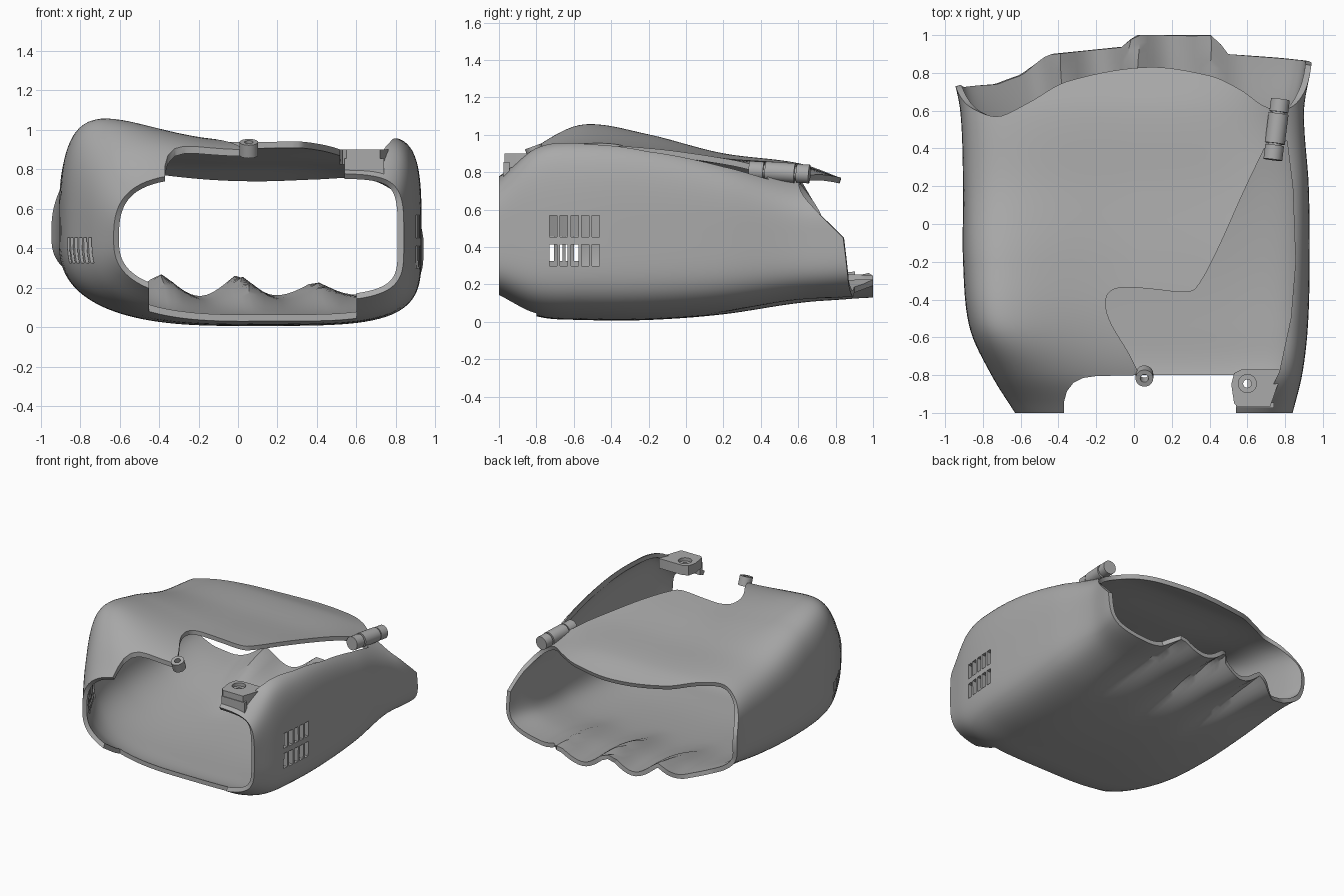
import bpy, bmesh, math
from mathutils import Vector

cube = bpy.data.objects.get("Cube")
if cube:
    bpy.data.objects.remove(cube)

grey = bpy.data.materials.new("plain grey")
grey.use_nodes = True
COLOUR = (0.4, 0.4, 0.4, 1)
grey.diffuse_color = COLOUR
grey.node_tree.nodes["Principled BSDF"].inputs["Base Color"].default_value = COLOUR


def add_object(name, bm, angle=35):
    mesh = bpy.data.meshes.new(name)
    bm.to_mesh(mesh)
    bm.free()
    mesh.materials.append(grey)
    obj = bpy.data.objects.new(name, mesh)
    bpy.context.collection.objects.link(obj)
    if angle:
        smooth(obj, angle)
    return obj


def smooth(obj, angle):
    bpy.ops.object.select_all(action='DESELECT')
    obj.select_set(True)
    bpy.context.view_layer.objects.active = obj
    bpy.ops.object.shade_smooth_by_angle(angle=math.radians(angle))


def apply_modifier(obj, kind, **settings):
    mod = obj.modifiers.new(kind, kind)
    for key, value in settings.items():
        setattr(mod, key, value)
    bpy.context.view_layer.objects.active = obj
    bpy.ops.object.modifier_apply(modifier=mod.name)


def cut(obj, cutter):
    cutter.hide_render = True
    apply_modifier(obj, 'BOOLEAN', operation='DIFFERENCE', solver='EXACT', object=cutter)
    bpy.data.objects.remove(cutter)


def smoothstep(a, b, v):
    t = min(max((v - a) / (b - a), 0), 1)
    return t * t * (3 - 2 * t)


def linear(keys, v):
    for (a, p), (b, q) in zip(keys, keys[1:]):
        if v <= b:
            return p + (q - p) * (v - a) / (b - a)
    return keys[-1][1]


def hermite(rows, v):
    """Smooth interpolation of a table whose first column is the position."""
    v = min(max(v, rows[0][0]), rows[-1][0])
    i = max(k for k in range(len(rows) - 1) if rows[k][0] <= v)
    a, b = rows[i], rows[i + 1]
    p, q = rows[max(i - 1, 0)], rows[min(i + 2, len(rows) - 1)]
    h = b[0] - a[0]
    t = (v - a[0]) / h
    out = []
    for k in range(1, len(a)):
        ma = (b[k] - p[k]) / (b[0] - p[0]) * h
        mb = (q[k] - a[k]) / (q[0] - a[0]) * h
        out.append(a[k] * (1 + 2 * t) * (1 - t) ** 2 + ma * t * (1 - t) ** 2
                   + b[k] * t * t * (3 - 2 * t) + mb * t * t * (t - 1))
    return out


# Sections along y: left, right, floor, top left, top middle, top right
SECTIONS = [
    (-1, -.63, .84, .13, .85, .78, .85),
    (-.8, -.755, .89, .03, 1.1, .9, 1.14),
    (-.55, -.87, .92, .01, 1.25, .945, 1.18),
    (-.2, -.905, .93, .01, 1.16, .925, 1.14),
    (.2, -.905, .925, .04, .99, .875, .99),
    (.6, -.92, .9, .1, .9, .84, .77),
    (.85, -.97, .94, .12, .8, .765, .76),
    (1, -.97, .94, .13, .8, .75, .76)]

# Rear rim position around the section, by angle from the +x side
REAR = [(0, .84), (25, .7), (40, .61), (49, .62), (57, .71), (66, .785), (85, .83),
        (110, .755), (122, .64), (131, .57), (140, .6), (165, .72), (200, .72),
        (225, .74), (235, .79), (245, .9), (268, .94), (271, 1), (294, 1),
        (298, .9), (320, .87), (360, .84)]
MID = .45


def shell_point(deg, y):
    left, right, floor, top_l, top_m, top_r = hermite(SECTIONS, y)
    c, s = math.cos(math.radians(deg)), math.sin(math.radians(deg))
    # Each corner has its own roundness
    if s > 0:
        power = 4 if c > 0 else 2.7 + 1.3 * smoothstep(-1, -.5, y)
    else:
        power = 4.4 if c > 0 else 2.7
    r = (abs(c) ** power + abs(s) ** power) ** (-1 / power)
    c, s = c * r, s * r
    x = (left + right) / 2 + c * (right - left) / 2
    if s > 0:
        top = top_m + ((top_l - top_m) * c ** 2 if c < 0 else (top_r - top_m) * c ** 4)
        return Vector((x, y, MID + (top - MID) * s))
    # Finger channels, with sharp ridges between them
    u = x - .14 * (.95 - y)
    ridge = 1 - abs(math.sin(math.pi * u / .4)) if abs(u) < .6 else 0
    grow = smoothstep(.05, .95, y)
    floor += grow * ((.07 if u > .2 else .11) * ridge + .06 * smoothstep(.4, .9, -x))
    return Vector((x, y, MID + (MID - floor) * s))


# Palm shell: lofted tube with thickness
COLS, ROWS = 180, 48
bm = bmesh.new()
grid = []
for i in range(COLS):
    deg = 360 * i / COLS
    rear = hermite(REAR, deg)[0] if deg < 200 else linear(REAR, deg)
    grid.append([bm.verts.new(shell_point(deg, -1 + (rear + 1) * j / ROWS))
                 for j in range(ROWS + 1)])
for i in range(COLS):
    a, b = grid[i], grid[(i + 1) % COLS]
    for j in range(ROWS):
        bm.faces.new((a[j], a[j + 1], b[j + 1], b[j]))
shell = add_object("palm_shell", bm, 0)
apply_modifier(shell, 'SOLIDIFY', thickness=.032, offset=-1)


def prism(name, outline, low, high):
    bm = bmesh.new()
    face = bm.faces.new([bm.verts.new((x, y, low)) for x, y in outline])
    up = bmesh.ops.extrude_face_region(bm, geom=[face])["geom"]
    bmesh.ops.translate(bm, vec=(0, 0, high - low),
                        verts=[v for v in up if isinstance(v, bmesh.types.BMVert)])
    bmesh.ops.recalc_face_normals(bm, faces=bm.faces)
    return add_object(name, bm, 0)


def add_box(bm, centre, size):
    verts = bmesh.ops.create_cube(bm, size=1)["verts"]
    bmesh.ops.scale(bm, vec=size, verts=verts)
    bmesh.ops.translate(bm, vec=centre, verts=verts)


# Opening in the top, along the curved edge of the flap
EDGE = [(.03, -.8), (-.03, -.68), (-.12, -.53), (-.15, -.43), (-.13, -.36), (-.05, -.335),
        (.1, -.345), (.28, -.36), (.35, -.31), (.45, -.12), (.58, .17), (.69, .4)]
SIDE = [(.81, .44), (.84, .2), (.855, -.2), (.83, -.5), (.77, -.78), (.7, -.93), (.54, -.95)]
FRONT = [(.54, -1.2), (-.37, -1.2), (-.37, -.94), (-.355, -.885), (-.32, -.84), (-.27, -.815),
         (-.2, -.805)]
curve = []
rows = [(k, x, y) for k, (x, y) in enumerate(EDGE)]
for k in range(4 * (len(EDGE) - 1) + 1):
    curve.append(tuple(hermite(rows, k / 4)))
cut(shell, prism("top_cutter", curve + SIDE + FRONT, .6, 1.4))

# Recess in the front of the floor
bm = bmesh.new()
add_box(bm, (.075, -1, .1), (1.05, .4, .5))
cut(shell, add_object("floor_cutter", bm, 0))

# Vent slots on both sides
bm = bmesh.new()
for k in range(5):
    for z in (.355, .51):
        add_box(bm, (.9, -.71 + .057 * k, z), (.3, .04, .115))
for k in range(6):
    add_box(bm, (-.8, -.81 + .045 * k, .39), (.36, .028, .13))
cut(shell, add_object("vent_cutter", bm, 0))
smooth(shell, 30)

# Screw boss on the flap: a short tube tipped forward
bm = bmesh.new()
loops = []
for r, z in ((.047, -.035), (.047, .035), (.022, .035), (.022, -.035)):
    loops.append([bm.verts.new((r * math.cos(math.tau * k / 32), r * math.sin(math.tau * k / 32), z))
                  for k in range(32)])
for a, b in zip(loops, loops[1:] + loops[:1]):
    for k in range(32):
        n = (k + 1) % 32
        bm.faces.new((a[k], a[n], b[n], b[k]))
boss = add_object("flap_boss", bm)
boss.location = (.055, -.805, .905)
boss.rotation_euler.x = math.radians(20)

# Screw tab on the side wall
tab = prism("side_tab", [(.53, -.95), (.55, -.97), (.72, -.97), (.765, -.84), (.77, -.77), (.57, -.77),
                         (.53, -.79), (.515, -.85)], .825, .9)
for radius, low in ((.022, .7), (.048, .875)):
    bm = bmesh.new()
    verts = bmesh.ops.create_cone(bm, cap_ends=True, segments=32, radius1=radius,
                                  radius2=radius, depth=.3)["verts"]
    bmesh.ops.translate(bm, vec=(.6, -.845, low + .15), verts=verts)
    cut(tab, add_object("screw_cutter", bm, 0))
smooth(tab, 35)

# Support joining the tab to the front rim
bm = bmesh.new()
add_box(bm, (.64, -.96, .81), (.2, .03, .09))
add_object("tab_support", bm, 0)

# Hinge knuckles along one slanted axis
start, end = Vector((.735, .34, .81)), Vector((.775, .66, .79))
axis = end - start
for name, a, b, radius in (("hinge_front", 0, .24, .05), ("hinge_middle", .27, .76, .053),
                           ("hinge_rear", .79, 1, .05), ("hinge_pin", .05, .95, .035)):
    bm = bmesh.new()
    bmesh.ops.create_cone(bm, cap_ends=True, segments=32, radius1=radius, radius2=radius,
                          depth=axis.length * (b - a))
    knuckle = add_object(name, bm)
    knuckle.rotation_euler = axis.to_track_quat('Z', 'Y').to_euler()
    knuckle.location = start + axis * (a + b) / 2
